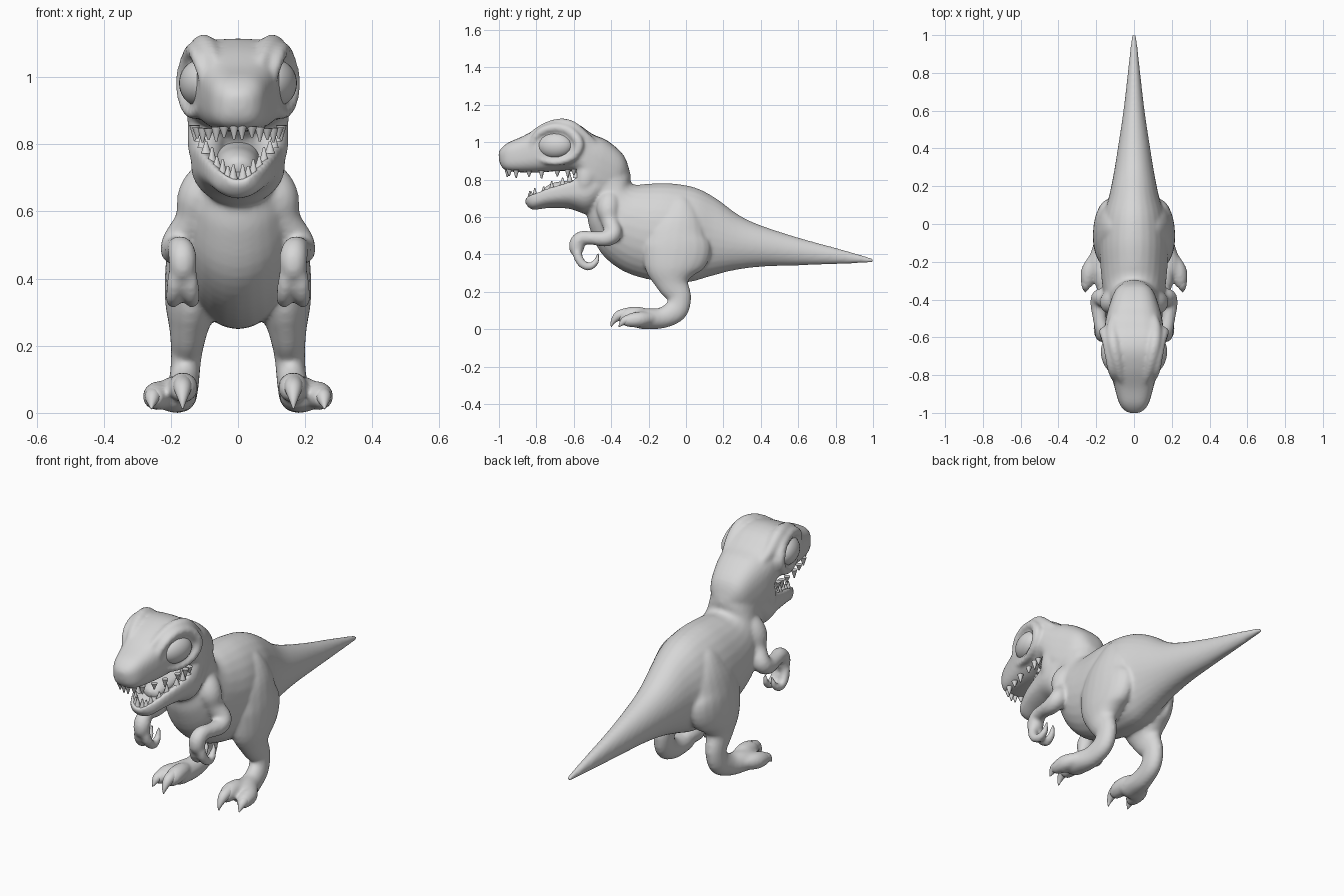
import bpy, bmesh, math
from mathutils import Vector, Matrix

if "Cube" in bpy.data.objects:
    bpy.data.objects.remove(bpy.data.objects["Cube"])

grey = bpy.data.materials.new("plain_grey")
grey.diffuse_color = (0.68, 0.68, 0.68, 1)
grey.use_nodes = True
grey.node_tree.nodes["Principled BSDF"].inputs["Base Color"].default_value = grey.diffuse_color


def finish(name, bm, mirror=False, angle=60):
    bmesh.ops.recalc_face_normals(bm, faces=bm.faces)
    me = bpy.data.meshes.new(name)
    bm.to_mesh(me)
    bm.free()
    me.materials.append(grey)
    ob = bpy.data.objects.new(name, me)
    bpy.context.collection.objects.link(ob)
    if mirror:
        m = ob.modifiers.new("mirror", 'MIRROR')
        m.use_mirror_merge = False
    bpy.ops.object.select_all(action='DESELECT')
    ob.select_set(True)
    bpy.context.view_layer.objects.active = ob
    bpy.ops.object.shade_smooth_by_angle(angle=math.radians(angle))
    return ob


def smooth_rows(rows, steps=4, closed=False):
    """Catmull-Rom interpolation of rows of numbers."""
    n, out = len(rows), []
    pick = (lambda i: rows[i % n]) if closed else (lambda i: rows[max(0, min(n - 1, i))])
    for i in range(n if closed else n - 1):
        quad = [pick(i + k) for k in (-1, 0, 1, 2)]
        for s in range(steps):
            t = s / steps
            out.append([0.5 * (2 * b + (c - a) * t + (2 * a - 5 * b + 4 * c - d) * t * t
                               + (3 * b - a - 3 * c + d) * t ** 3) for a, b, c, d in zip(*quad)])
    if not closed:
        out.append(list(rows[-1]))
    return out


def skin(bm, rings, closed=False):
    loops = [[bm.verts.new(p) for p in r] for r in rings]
    n = len(loops[0])
    for i in range(len(loops) if closed else len(loops) - 1):
        a, b = loops[i], loops[(i + 1) % len(loops)]
        for j in range(n):
            k = (j + 1) % n
            bm.faces.new((a[j], a[k], b[k], b[j]))
    if not closed:
        bm.faces.new(loops[0])
        bm.faces.new(loops[-1])


def ring(c, side, up, power=2.0, dish=0.0, segs=28):
    pts = []
    for j in range(segs):
        a = 2 * math.pi * j / segs
        co, si = math.cos(a), math.sin(a)
        p = 4.0 if dish and si > 0 else power
        x = math.copysign(abs(co) ** (2 / p), co)
        z = math.copysign(abs(si) ** (2 / p), si)
        if si > 0:
            z *= 1 - dish * si ** 6
        pts.append(c + side * x + up * z)
    return pts


def profile(name, rows, power=2.0, dish=0.0):
    """Loft of rows: top y, top z, bottom y, bottom z, half width."""
    bm, rings = bmesh.new(), []
    for ty, tz, by, bz, w in smooth_rows(rows):
        top, bot = Vector((0, ty, tz)), Vector((0, by, bz))
        rings.append(ring((top + bot) / 2, Vector((max(w, .004), 0, 0)), (top - bot) / 2, power, dish))
    skin(bm, rings)
    return finish(name, bm)


def add_tube(bm, rows, closed=False, segs=20):
    """Tube of rows: x, y, z, half width, half depth."""
    rows = smooth_rows(rows, 4, closed)
    pts, rings, n = [Vector(r[:3]) for r in rows], [], len(rows)
    for i, r in enumerate(rows):
        a = pts[(i - 1) % n] if closed else pts[max(i - 1, 0)]
        b = pts[(i + 1) % n] if closed else pts[min(i + 1, n - 1)]
        t = (b - a).normalized()
        side = (Vector((1, 0, 0)) - t * t.x).normalized()
        rings.append(ring(pts[i], side * max(r[3], .002), t.cross(side) * max(r[-1], .002), segs=segs))
    skin(bm, rings, closed)


def tubes(name, *paths, closed=False):
    bm = bmesh.new()
    for p in paths:
        add_tube(bm, p, closed)
    return finish(name, bm, True)


def ellipsoid(name, loc, size, rot=(0, 0, 0), mirror=True):
    bm = bmesh.new()
    bmesh.ops.create_uvsphere(bm, u_segments=28, v_segments=18, radius=1)
    mat = Matrix.Translation(loc)
    for axis, ang in zip("XYZ", rot):
        mat = mat @ Matrix.Rotation(math.radians(ang), 4, axis)
    bm.transform(mat @ Matrix.Diagonal((*size, 1)))
    return finish(name, bm, mirror)


def teeth(name, path, count, length, sign):
    """Row of pointed teeth spread along a path of x, y, z."""
    bm, pts = bmesh.new(), smooth_rows(path, 8)
    for i in range(count):
        p = Vector(pts[round(i * (len(pts) - 1) / (count - 1))])
        size = length * (1.0 if i % 2 == 0 else 0.75)
        mat = Matrix.Translation(p + Vector((0, 0, sign * size * .3)))
        if sign < 0:
            mat = mat @ Matrix.Rotation(math.pi, 4, 'X')
        bmesh.ops.create_cone(bm, cap_ends=True, segments=10, radius1=.016, radius2=.003,
                              depth=size, matrix=mat)
    return finish(name, bm, True)


def blend(name, parts, voxel=.009, rounds=8):
    """Fuse overlapping parts into one continuous smooth skin."""
    bpy.ops.object.select_all(action='DESELECT')
    for p in parts:
        p.select_set(True)
    bpy.context.view_layer.objects.active = parts[0]
    bpy.ops.object.convert(target='MESH')
    bpy.ops.object.join()
    ob = bpy.context.view_layer.objects.active
    ob.name = name
    r = ob.modifiers.new("fuse", 'REMESH')
    r.mode, r.voxel_size, r.use_smooth_shade = 'VOXEL', voxel, True
    s = ob.modifiers.new("soften", 'SMOOTH')
    s.factor, s.iterations = .5, rounds


# Tail, torso and neck in one sweep
body = profile("body", [
    (1.003, .376, 1.003, .358, .010), (.96, .39, .96, .354, .016), (.8, .435, .8, .348, .033),
    (.6, .49, .6, .341, .056), (.4, .555, .4, .334, .086), (.28, .612, .25, .314, .108),
    (.16, .70, .12, .28, .134), (.05, .757, 0, .250, .168), (-.08, .78, -.17, .26, .182),
    (-.2, .778, -.33, .308, .174), (-.265, .772, -.45, .402, .162), (-.295, .785, -.512, .53, .145),
    (-.297, .83, -.53, .61, .128), (-.325, .90, -.56, .68, .12), (-.40, .98, -.58, .74, .10)])

# Skull and snout
head = profile("head", [
    (-.30, .84, -.33, .74, .05), (-.333, .93, -.38, .70, .10), (-.42, 1.008, -.45, .69, .132),
    (-.50, 1.043, -.51, .74, .150), (-.58, 1.097, -.57, .83, .156), (-.67, 1.115, -.67, .846, .148),
    (-.77, 1.087, -.77, .838, .127), (-.87, 1.033, -.87, .838, .102), (-.95, .998, -.95, .845, .078),
    (-.99, .965, -.983, .865, .050), (-1.003, .94, -.998, .895, .020)], power=2.9)

# Hollowed lower jaw and tongue
jaw = profile("lower_jaw", [
    (-.46, .88, -.44, .68, .128), (-.54, .85, -.52, .615, .14), (-.64, .805, -.62, .643, .124),
    (-.74, .77, -.73, .648, .10), (-.81, .74, -.815, .638, .072), (-.85, .72, -.845, .655, .046),
    (-.865, .705, -.86, .675, .02)], power=1.9, dish=.8)
profile("tongue", [
    (-.52, .81, -.52, .74, .06), (-.62, .795, -.61, .72, .062), (-.70, .785, -.69, .70, .058),
    (-.745, .765, -.74, .70, .042), (-.76, .745, -.757, .72, .012)])
cheek = ellipsoid("cheek", (.095, -.53, .82), (.056, .06, .12), (-15, 0, 0))

# Teeth rows
teeth("upper_teeth", [(.012, -.955, .848), (.052, -.935, .845), (.084, -.85, .840),
                      (.108, -.76, .840), (.127, -.65, .845), (.13, -.60, .85)], 8, .044, -1)
teeth("lower_teeth", [(.014, -.835, .70), (.042, -.815, .712), (.07, -.74, .742),
                      (.098, -.65, .785), (.115, -.59, .815)], 8, .05, 1)

# Eyes with lids and brows
ellipsoid("eye", (.112, -.70, .982), (.060, .097, .070), (0, 0, -16))
lid = tubes("eyelid", [
    (.098, -.822, .985, .018), (.116, -.78, 1.052, .022), (.128, -.70, 1.078, .026),
    (.142, -.62, 1.056, .028), (.158, -.572, .99, .028), (.152, -.605, .922, .024),
    (.132, -.70, .892, .018), (.106, -.79, .918, .016)], closed=True)
brow = tubes("brow", [(.05, -.87, 1.00, .012), (.075, -.79, 1.058, .024), (.095, -.70, 1.090, .033),
                      (.11, -.62, 1.085, .034), (.112, -.55, 1.03, .033), (.10, -.48, .98, .02)])

# Legs, running from hip to ball of the foot
leg = tubes("leg", [
    (.05, -.03, .71, .04, .04), (.075, -.03, .66, .07, .08), (.105, -.035, .58, .080, .130),
    (.122, -.05, .50, .084, .170), (.132, -.055, .42, .085, .187), (.140, -.075, .32, .077, .148),
    (.148, -.068, .24, .056, .088), (.154, -.035, .17, .046, .064), (.16, -.055, .10, .045, .063),
    (.17, -.13, .06, .05, .056), (.185, -.21, .055, .062, .055), (.192, -.26, .05, .057, .047),
    (.195, -.29, .045, .03, .025)])

# Toes and their claws
toes = tubes("toes",
             [(.17, -.18, .07, .03), (.165, -.25, .078, .042), (.163, -.31, .073, .043),
              (.164, -.35, .06, .030), (.165, -.365, .055, .012)],
             [(.21, -.18, .06, .03), (.235, -.24, .053, .042), (.245, -.29, .048, .039),
              (.25, -.33, .042, .026), (.25, -.34, .04, .01)])
tubes("toe_claws",
      [(.165, -.31, .085, .030), (.165, -.36, .072, .026), (.165, -.39, .04, .013), (.165, -.40, .012, .002)],
      [(.25, -.29, .052, .028), (.255, -.33, .044, .022), (.258, -.36, .012, .002)])

# Small arms, with two hooked fingers each
arm = tubes("arm", [
    (.055, -.385, .72, .035), (.09, -.405, .69, .06), (.118, -.415, .64, .064), (.140, -.405, .575, .048),
    (.178, -.388, .512, .047), (.188, -.43, .484, .043), (.182, -.50, .487, .036), (.170, -.555, .487, .039),
    (.165, -.582, .46, .042), (.165, -.583, .42, .038), (.165, -.575, .395, .018)])
fingers = tubes("fingers", *[
    [(.165 + s * .012, -.583, .44, .025), (.165 + s * .022, -.578, .39, .025),
     (.165 + s * .028, -.553, .348, .023), (.165 + s * .028, -.515, .335, .021),
     (.165 + s * .024, -.480, .362, .016), (.165 + s * .02, -.468, .41, .007)] for s in (-1, 1)])

# One continuous skin
blend("skin", [body, head, jaw, cheek, lid, brow, leg, toes, arm, fingers])
